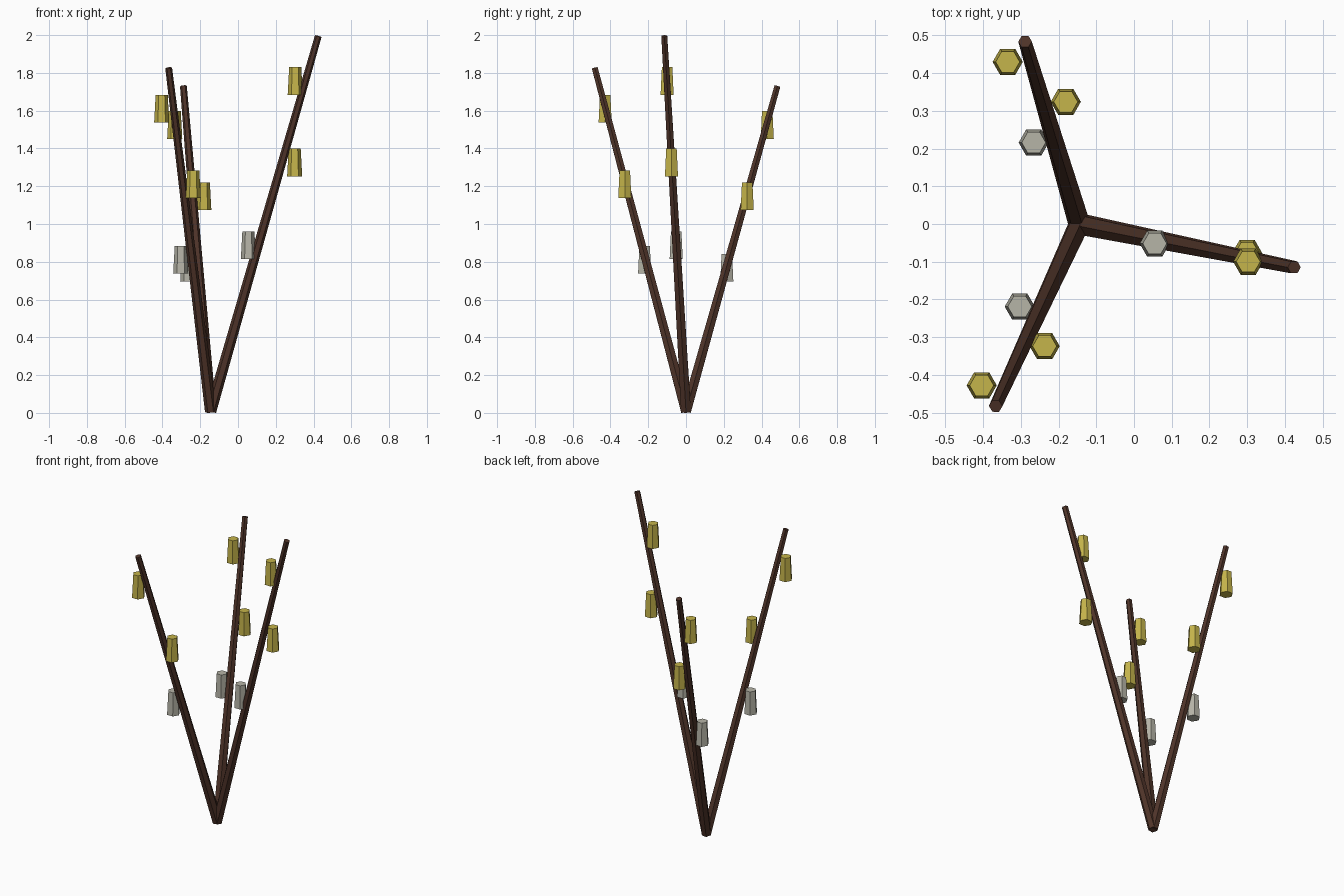
import bpy, math
from mathutils import Vector

if "Cube" in bpy.data.objects:
    bpy.data.objects.remove(bpy.data.objects["Cube"])


def material(name, rgb):
    m = bpy.data.materials.new(name)
    m.diffuse_color = (*rgb, 1)
    m.use_nodes = True
    m.node_tree.nodes["Principled BSDF"].inputs["Base Color"].default_value = m.diffuse_color
    return m


bark = material("dark_bark", (0.078, 0.034, 0.022))
yellow = material("mustard_yellow", (0.56, 0.46, 0.07))
grey = material("pale_grey", (0.47, 0.46, 0.39))


def hex_prism(name, start, end, r_start, r_end, mat):
    """Tapered six-sided prism between two points, corners towards +-x."""
    start, end = Vector(start), Vector(end)
    turn = Vector((0, 0, 1)).rotation_difference(end - start)
    verts = []
    for centre, r in ((start, r_start), (end, r_end)):
        for i in range(6):
            a = i * math.pi / 3
            verts.append(centre + turn @ Vector((r * math.cos(a), r * math.sin(a), 0)))
    faces = [(i, (i + 1) % 6, (i + 1) % 6 + 6, i + 6) for i in range(6)]
    faces += [tuple(range(5, -1, -1)), tuple(range(6, 12))]
    mesh = bpy.data.meshes.new(name)
    mesh.from_pydata(verts, [], faces)
    mesh.materials.append(mat)
    obj = bpy.data.objects.new(name, mesh)
    bpy.context.collection.objects.link(obj)
    return obj


# Each branch: tip, then its upper, middle and lower bud centres
branches = {
    "right": ((0.425, -0.115, 1.995),
              [(0.303, -0.10, 1.757), (0.30, -0.077, 1.325), (0.055, -0.052, 0.887)]),
    "back": ((-0.289, 0.484, 1.73),
             [(-0.335, 0.43, 1.524), (-0.181, 0.324, 1.147), (-0.266, 0.216, 0.768)]),
    "front": ((-0.367, -0.483, 1.826),
              [(-0.404, -0.428, 1.61), (-0.237, -0.324, 1.211), (-0.303, -0.219, 0.811)]),
}
base = (-0.145, 0, 0.008)
half = 0.0735

for side, (tip, buds) in branches.items():
    # Tapered stem
    hex_prism(f"{side}_branch", base, tip, 0.03, 0.018, bark)
    # Upper two buds are yellow, the lowest is grey
    for (x, y, z), level, mat in zip(buds, ("upper", "middle", "lower"),
                                     (yellow, yellow, grey)):
        hex_prism(f"{side}_{level}_bud", (x, y, z - half), (x, y, z + half),
                  0.04, 0.032, mat)
